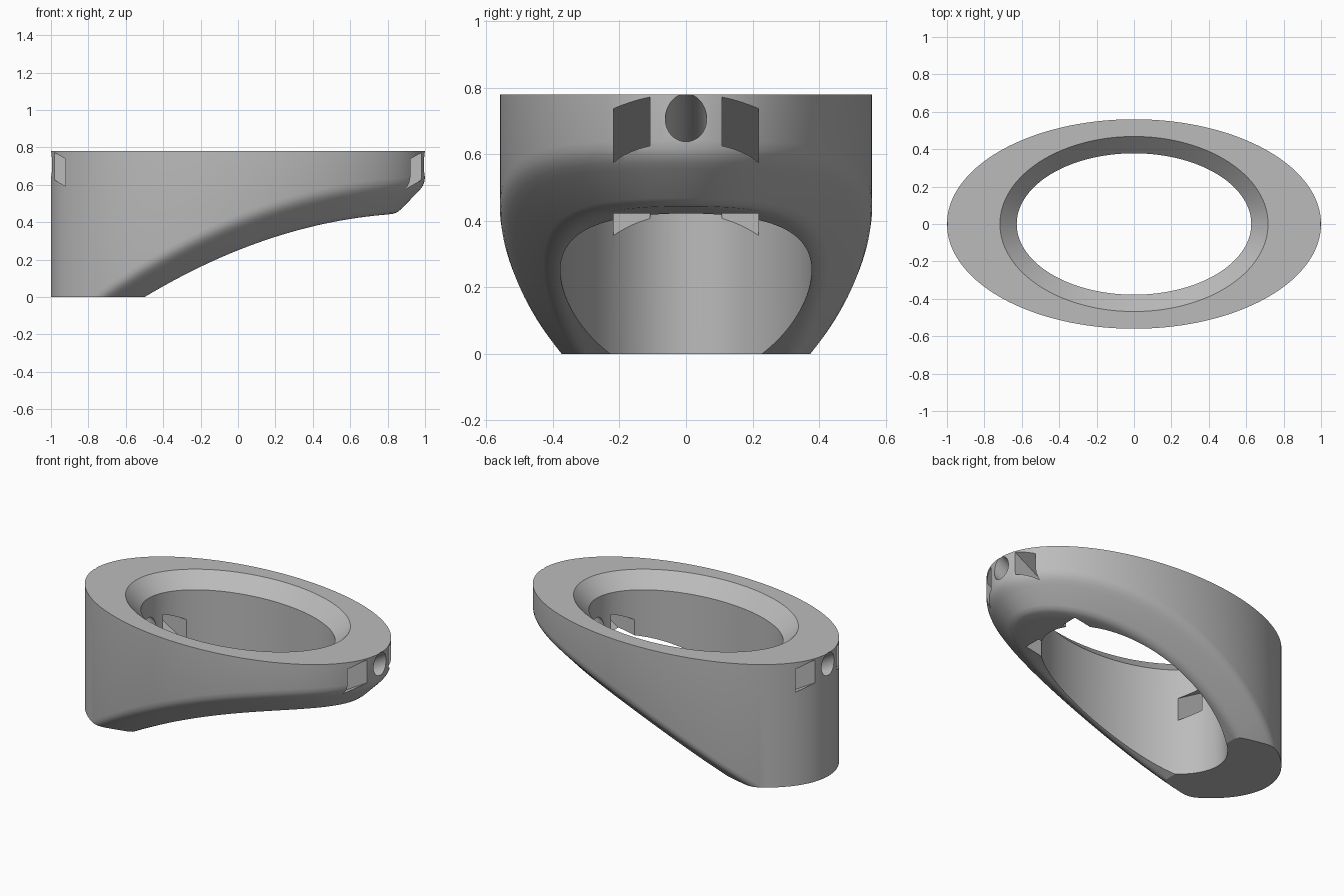
import bpy, bmesh, math
from mathutils import Matrix, Vector

if "Cube" in bpy.data.objects:
    bpy.data.objects.remove(bpy.data.objects["Cube"])

SEGMENTS = 144
TOP = 0.78
TILT = math.radians(30)

grey = bpy.data.materials.new("plain_grey")
grey.use_nodes = True
grey.diffuse_color = (0.5, 0.5, 0.5, 1)
grey.node_tree.nodes["Principled BSDF"].inputs["Base Color"].default_value = (0.5, 0.5, 0.5, 1)


def underside(x):
    """Height of the curved underside."""
    return 0.25 + 0.4 * x - 0.2 * x * x


def make_object(name, bm):
    bmesh.ops.recalc_face_normals(bm, faces=bm.faces)
    mesh = bpy.data.meshes.new(name)
    bm.to_mesh(mesh)
    bm.free()
    mesh.materials.append(grey)
    obj = bpy.data.objects.new(name, mesh)
    bpy.context.collection.objects.link(obj)
    return obj


def ellipse(bm, rx, ry, height):
    ring = []
    for i in range(SEGMENTS):
        t = 2 * math.pi * i / SEGMENTS
        x = rx * math.cos(t)
        ring.append(bm.verts.new((x, ry * math.sin(t), height(x))))
    return ring


# Oval ring body: closed section swept round as elliptical rows
bm = bmesh.new()
flat = lambda z: (lambda x: z)
raised = lambda h: (lambda x: underside(x) + h)
rows = [ellipse(bm, 1, 0.56, flat(TOP))]
bevel = [(0, 0.19), (0.004, 0.165), (0.012, 0.145), (0.026, 0.125),
         (0.045, 0.105), (0.13, 0.022), (0.15, 0.007), (0.175, 0)]
for inset, rise in bevel:
    rows.append(ellipse(bm, 1 - inset, 0.56 - inset, raised(rise)))
rows.append(ellipse(bm, 0.72, 0.381, raised(0)))
rows.append(ellipse(bm, 0.627, 0.378, raised(0)))
rows.append(ellipse(bm, 0.627, 0.378, flat(TOP - 0.09)))
rows.append(ellipse(bm, 0.717, 0.468, flat(TOP)))
for a, b in zip(rows, rows[1:] + rows[:1]):
    for i in range(SEGMENTS):
        j = (i + 1) % SEGMENTS
        bm.faces.new((a[i], a[j], b[j], b[i]))

# Flat foot: slice off everything below the ground and cap it
bmesh.ops.bisect_plane(bm, geom=bm.verts[:] + bm.edges[:] + bm.faces[:], dist=1e-5,
                       plane_co=(0, 0, 0), plane_no=(0, 0, 1), clear_inner=True)
bmesh.ops.holes_fill(bm, edges=[e for e in bm.edges if e.is_boundary], sides=0)
body = make_object("oval_ring_body", bm)

# Sloping round hole and two sloping slots at each end
bm = bmesh.new()
for side in (1, -1):
    place = (Matrix.Scale(side, 4, Vector((1, 0, 0)))
             @ Matrix.Translation((0.8, 0, 0.595)) @ Matrix.Rotation(-TILT, 4, 'Y'))
    bmesh.ops.create_cone(bm, cap_ends=True, segments=48, radius1=0.0622, radius2=0.0622,
                          depth=1.0, matrix=place @ Matrix.Rotation(math.pi / 2, 4, 'Y'))
    for y in (0.163, -0.163):
        bmesh.ops.create_cube(bm, size=1, matrix=place @ Matrix.Translation((0, y, 0))
                              @ Matrix.Diagonal((1.0, 0.11, 0.126, 1)))
cutter = make_object("hole_and_slot_cutter", bm)
cutter.hide_render = True

cut = body.modifiers.new("holes_and_slots", 'BOOLEAN')
cut.operation = 'DIFFERENCE'
cut.solver = 'EXACT'
cut.object = cutter
bpy.context.view_layer.objects.active = body
body.select_set(True)
bpy.ops.object.modifier_apply(modifier=cut.name)
bpy.data.objects.remove(cutter)
bpy.ops.object.shade_smooth_by_angle(angle=math.radians(25))
